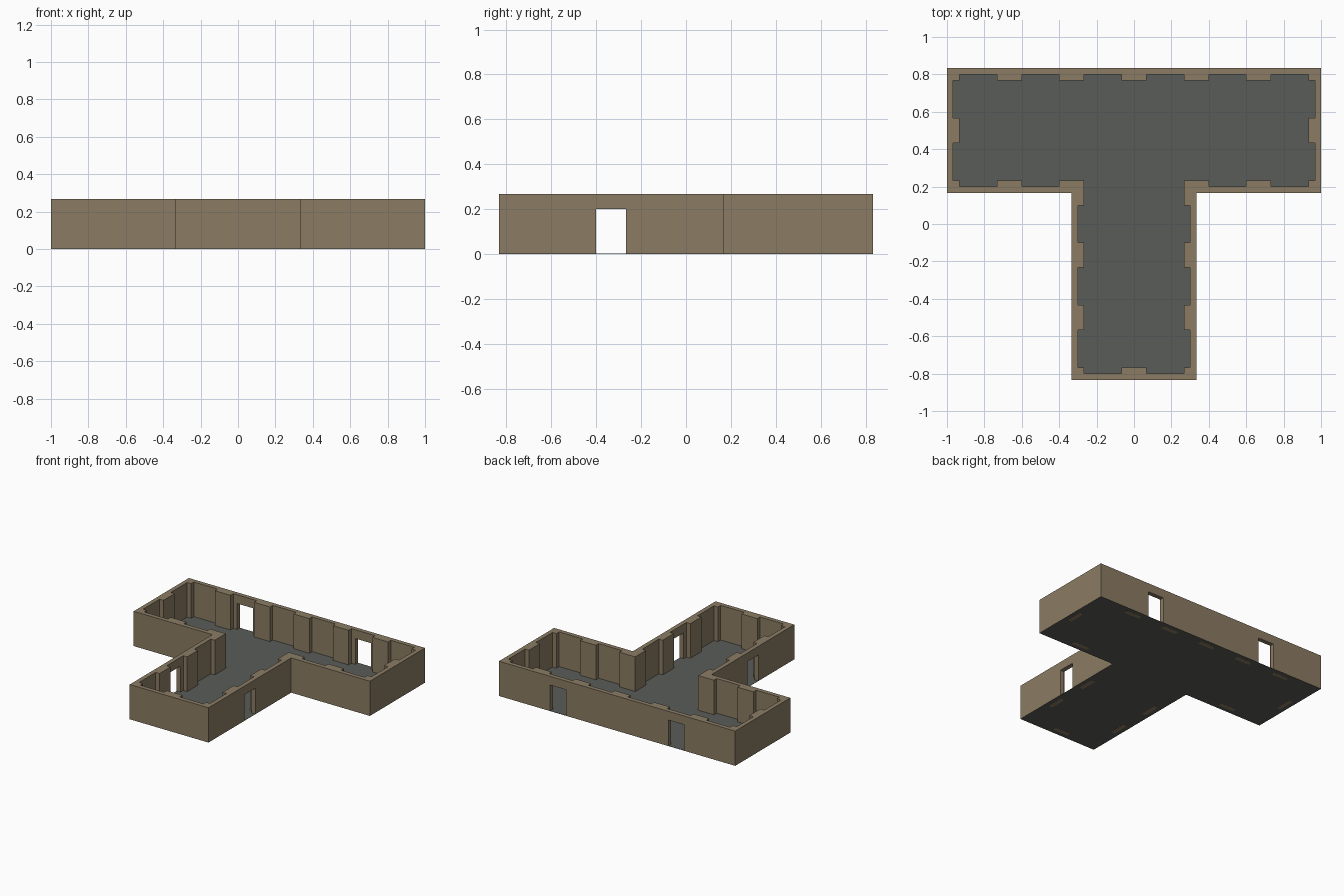
import bpy, bmesh
from mathutils import Vector

if "Cube" in bpy.data.objects:
    bpy.data.objects.remove(bpy.data.objects["Cube"])

M = 1 / 3            # pilaster spacing
D1, D2 = 1 / 30, 1 / 15   # wall thickness in recess / at pilaster
H = 0.267

def mat(name, col):
    m = bpy.data.materials.new(name)
    m.diffuse_color = (*col, 1)
    m.use_nodes = True
    m.node_tree.nodes["Principled BSDF"].inputs["Base Color"].default_value = m.diffuse_color
    return m

STONE = mat("brown stone", (0.258, 0.202, 0.127))
SLATE = mat("grey floor", (0.102, 0.107, 0.098))

# T-shaped footprint, counter-clockwise
right = [(M, -2.5 * M), (M, 0.5 * M), (1, 0.5 * M), (1, 2.5 * M)]
foot = [Vector(p) for p in right + [(-x, y) for x, y in reversed(right)]]
N = len(foot)

def edge(i):
    a, b = foot[i % N], foot[(i + 1) % N]
    d = (b - a).normalized()
    return a, d, Vector((-d.y, d.x)), (b - a).length

def inset(i, depth):
    return foot[i] + depth * (edge(i - 1)[2] + edge(i)[2])

def extrude_loops(name, loops, z0, z1, material):
    bm = bmesh.new()
    edges = []
    for loop in loops:
        vs = [bm.verts.new((p.x, p.y, z0)) for p in loop]
        edges += [bm.edges.new((vs[k - 1], vs[k])) for k in range(len(vs))]
    bmesh.ops.triangle_fill(bm, edges=edges, use_beauty=True)
    ext = bmesh.ops.extrude_face_region(bm, geom=bm.faces[:])
    top = [v for v in ext["geom"] if isinstance(v, bmesh.types.BMVert)]
    bmesh.ops.translate(bm, verts=top, vec=(0, 0, z1 - z0))
    bmesh.ops.recalc_face_normals(bm, faces=bm.faces[:])
    me = bpy.data.meshes.new(name)
    bm.to_mesh(me)
    bm.free()
    me.materials.append(material)
    ob = bpy.data.objects.new(name, me)
    bpy.context.collection.objects.link(ob)
    return ob

def rect(x0, x1, y0, y1):
    return [Vector(p) for p in ((x0, y0), (x1, y0), (x1, y1), (x0, y1))]

# Inner outline: pilasters between recesses along every wall
inner = []
def add(p):
    if not inner or (p - inner[-1]).length > 1e-4:
        inner.append(p)
feet = []
for i in range(N):
    a, d, n, length = edge(i)
    add(inset(i, D2))
    count = round(length / M)
    for k in range(count):
        s0, s1 = k * M + D2, (k + 1) * M - D2
        for s, depth in ((s0, D2), (s0, D1), (s1, D1), (s1, D2)):
            add(a + d * s + n * depth)
        if k:
            p, q = a + d * (k * M - D2) + n * D1, a + d * (k * M + D2) + n * D2
            feet.append(rect(min(p.x, q.x), max(p.x, q.x), min(p.y, q.y), max(p.y, q.y)))
if (inner[0] - inner[-1]).length < 1e-4:
    inner.pop()

walls = extrude_loops("walls", [foot, inner], 0.001, H, STONE)

# Doorways: two in the back wall, one in each side of the stem
doors = [rect(x - D2, x + D2, 0.7, 0.9) for x in (-0.5, 0.5)]
doors.append(rect(-0.5, 0.5, -M - D2, -M + D2))
for loop in doors:
    cutter = extrude_loops("door_cutter", [loop], -0.1, 0.2, STONE)
    cutter.hide_render = True
    mod = walls.modifiers.new("doorway", 'BOOLEAN')
    mod.operation = 'DIFFERENCE'
    mod.solver = 'EXACT'
    mod.object = cutter
    bpy.context.view_layer.objects.active = walls
    bpy.ops.object.modifier_apply(modifier=mod.name)
    bpy.data.objects.remove(cutter)

# Thin floor under the whole building
extrude_loops("floor", [[inset(i, 0.001) for i in range(N)]], 0.0005, 0.002, SLATE)

# Pilaster feet showing on the underside
for loop in feet:
    extrude_loops("pilaster_foot", [loop], 0, 0.0015, STONE)
